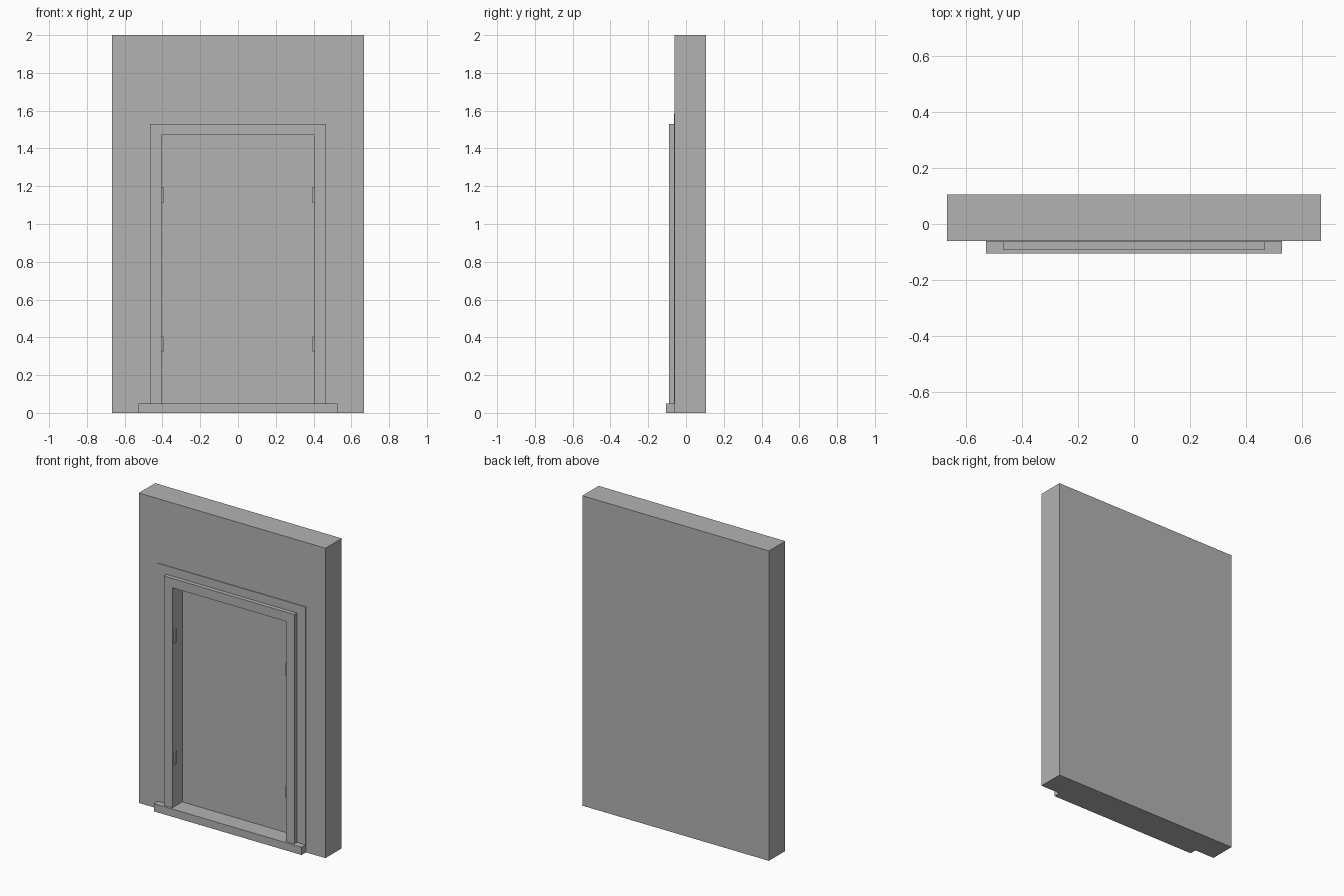
import bpy
import bmesh

if "Cube" in bpy.data.objects:
    bpy.data.objects.remove(bpy.data.objects["Cube"])

grey = bpy.data.materials.new("plain grey")
grey.diffuse_color = (0.45, 0.45, 0.45, 1.0)
grey.use_nodes = True
grey.node_tree.nodes["Principled BSDF"].inputs["Base Color"].default_value = grey.diffuse_color

SILL_TOP = 0.05
OPEN_X, OPEN_TOP = 0.405, 1.47      # clear opening inside the frame
WALL_FRONT, WALL_BACK = -0.06, 0.106
RECESS_BACK = 0.01


def finish(name, bm):
    bmesh.ops.recalc_face_normals(bm, faces=bm.faces[:])
    mesh = bpy.data.meshes.new(name)
    bm.to_mesh(mesh)
    bm.free()
    mesh.materials.append(grey)
    obj = bpy.data.objects.new(name, mesh)
    bpy.context.collection.objects.link(obj)
    return obj


def extrude_outline(name, outline, y0, y1):
    """Extrude an (x, z) outline from y0 to y1."""
    bm = bmesh.new()
    face = bm.faces.new([bm.verts.new((x, y0, z)) for x, z in outline])
    ext = bmesh.ops.extrude_face_region(bm, geom=[face])
    moved = [v for v in ext["geom"] if isinstance(v, bmesh.types.BMVert)]
    bmesh.ops.translate(bm, verts=moved, vec=(0, y1 - y0, 0))
    return finish(name, bm)


def box(name, x0, x1, y0, y1, z0, z1):
    return extrude_outline(name, [(x0, z0), (x1, z0), (x1, z1), (x0, z1)], y0, y1)


def surround(name, half, top, y0, y1):
    """Upside-down U around the opening, standing on the sill level."""
    right = [(OPEN_X, OPEN_TOP), (OPEN_X, SILL_TOP), (half, SILL_TOP), (half, top)]
    left = [(-x, z) for x, z in reversed(right)]
    return extrude_outline(name, right + left, y0, y1)


# Wall slab with a blind recess for the doorway
wall = box("wall", -0.666, 0.666, WALL_FRONT, WALL_BACK, 0, 2)
cutter = box("recess_cutter", -OPEN_X, OPEN_X, -0.2, RECESS_BACK, SILL_TOP, OPEN_TOP)
cutter.hide_render = True
cutter.hide_viewport = True
cut = wall.modifiers.new("recess", 'BOOLEAN')
cut.operation = 'DIFFERENCE'
cut.solver = 'EXACT'
cut.object = cutter

# Thin backing plate, raised frame and threshold
surround("backing_plate", 0.527, 1.585, WALL_FRONT - 0.004, WALL_FRONT)
surround("door_frame", 0.466, 1.53, -0.091, WALL_FRONT)
box("threshold", -0.527, 0.527, -0.105, WALL_FRONT, 0, SILL_TOP)

# Two hinge blocks on each jamb
for side, s in (("left", -1), ("right", 1)):
    for level, z0, z1 in (("lower", 0.325, 0.405), ("upper", 1.11, 1.195)):
        xs = sorted((s * OPEN_X, s * (OPEN_X - 0.01)))
        box(f"{level}_{side}_hinge", xs[0], xs[1], -0.08, -0.06, z0, z1)
